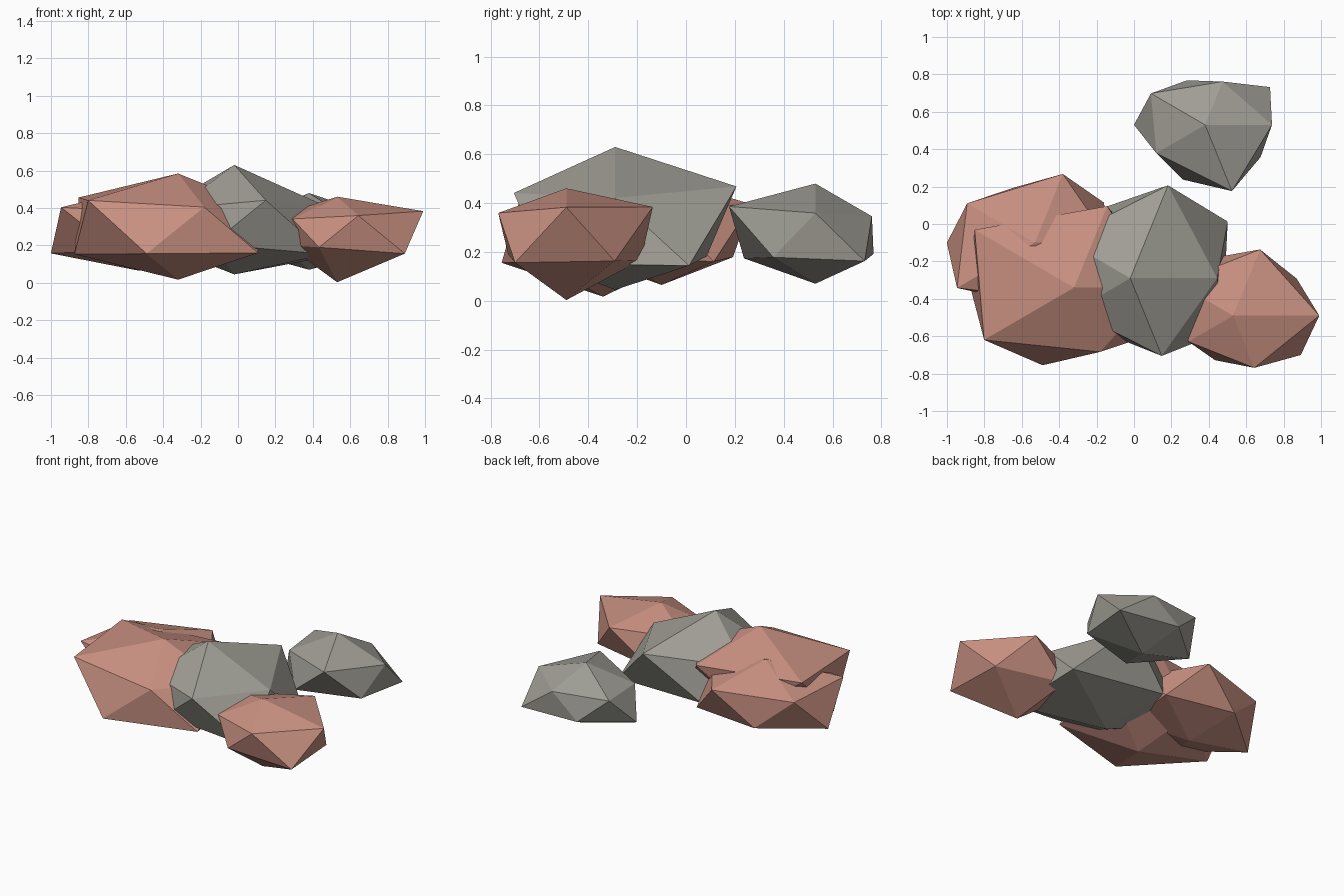
import bpy
import bmesh
import math

cube = bpy.data.objects.get("Cube")
if cube:
    bpy.data.objects.remove(cube, do_unlink=True)


def make_material(name, color):
    mat = bpy.data.materials.new(name)
    mat.use_nodes = True
    mat.diffuse_color = color
    mat.node_tree.nodes["Principled BSDF"].inputs["Base Color"].default_value = color
    return mat


grey = make_material("warm grey stone", (0.35, 0.34, 0.30, 1))
salmon = make_material("salmon stone", (0.58, 0.28, 0.22, 1))

# Every rock is a flattened icosahedron in these proportions
FLATTEN = (1, 0.8, 0.5)


def make_rock(name, mat, center, top, bottom, ring):
    """Push each corner of an icosahedron in or out from the center.

    ring holds the reach of the ten side corners, counterclockwise from +x,
    alternating between the upper and the lower ring.
    """
    bm = bmesh.new()
    bmesh.ops.create_icosphere(bm, subdivisions=1, radius=1)
    for v in bm.verts:
        if abs(v.co.z) > 0.9:
            reach = top if v.co.z > 0 else bottom
        else:
            step = round(math.atan2(v.co.y, v.co.x) / (math.pi / 5)) % 10
            reach = ring[step]
        v.co = [reach * a * s for a, s in zip(v.co, FLATTEN)]
    mesh = bpy.data.meshes.new(name)
    bm.to_mesh(mesh)
    bm.free()
    mesh.materials.append(mat)
    rock = bpy.data.objects.new(name, mesh)
    rock.location = center
    bpy.context.collection.objects.link(rock)
    return rock


# Grey rocks
make_rock("center_rock", grey, (-0.02, -0.29, 0.305), top=0.65, bottom=0.52,
          ring=(0.52, 0.72, 0.73, 0.55, 0.5, 0.45, 0.42, 0.44, 0.61, 0.68))
make_rock("back_rock", grey, (0.38, 0.53, 0.27), top=0.42, bottom=0.4,
          ring=(0.4, 0.48, 0.34, 0.35, 0.4, 0.425, 0.36, 0.43, 0.52, 0.41))

# Salmon rocks
make_rock("left_rock", salmon, (0.53, -0.49, 0.268), top=0.385, bottom=0.53,
          ring=(0.515, 0.47, 0.52, 0.45, 0.42, 0.3, 0.33, 0.35, 0.41, 0.5))
make_rock("right_front_rock", salmon, (-0.32, -0.34, 0.292), top=0.585, bottom=0.55,
          ring=(0.5, 0.5, 0.64, 0.5, 0.735, 0.62, 0.665, 0.61, 0.505, 0.59))
make_rock("right_back_rock", salmon, (-0.53, -0.1, 0.275), top=0.46, bottom=0.42,
          ring=(0.45, 0.51, 0.54, 0.43, 0.5, 0.526, 0.575, 0.45, 0.45, 0.45))
